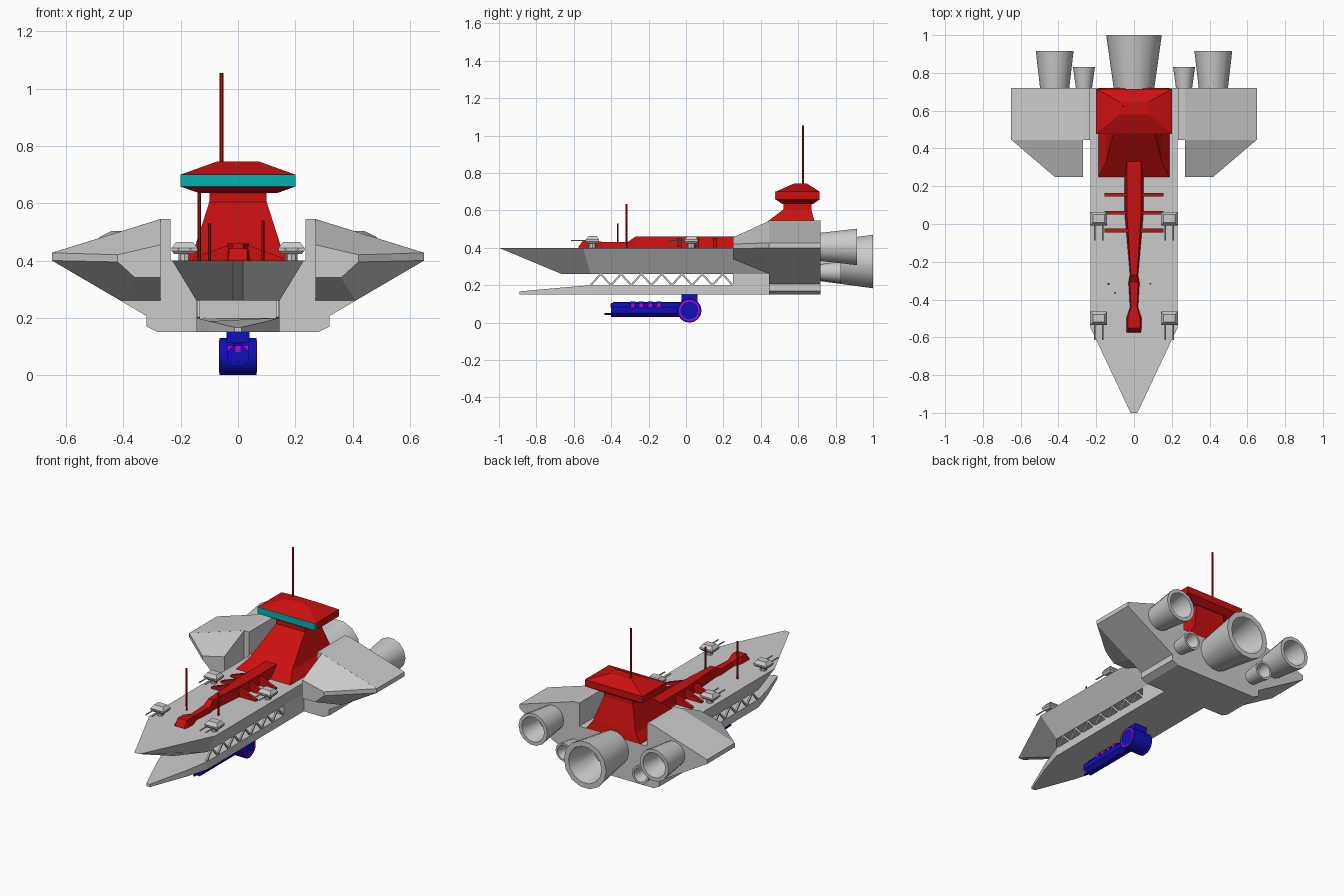
import bpy, bmesh, math
from mathutils import Vector

if "Cube" in bpy.data.objects:
    bpy.data.objects.remove(bpy.data.objects["Cube"])


def material(name, rgb):
    m = bpy.data.materials.new(name)
    m.diffuse_color = (*rgb, 1)
    m.use_nodes = True
    m.node_tree.nodes["Principled BSDF"].inputs["Base Color"].default_value = m.diffuse_color
    return m


RED = material("red", (0.6, 0.005, 0.005))
BLUE = material("blue", (0.005, 0.005, 0.5))
CYAN = material("cyan", (0.0, 0.45, 0.45))
MAGENTA = material("magenta", (0.6, 0.0, 0.6))


def finish(name, bm, mat=None, smooth=False):
    bmesh.ops.recalc_face_normals(bm, faces=bm.faces)
    me = bpy.data.meshes.new(name)
    bm.to_mesh(me)
    bm.free()
    ob = bpy.data.objects.new(name, me)
    bpy.context.collection.objects.link(ob)
    if mat:
        me.materials.append(mat)
    if smooth:
        bpy.ops.object.select_all(action='DESELECT')
        ob.select_set(True)
        bpy.context.view_layer.objects.active = ob
        bpy.ops.object.shade_smooth_by_angle(angle=math.radians(40))
    return ob


def loft(name, rings, mat=None, closed=False, smooth=False):
    """Skin equal-length rings; cap the ends, or join last to first."""
    bm = bmesh.new()
    vs = [[bm.verts.new(p) for p in r] for r in rings]
    pairs = list(zip(vs, vs[1:])) + ([(vs[-1], vs[0])] if closed else [])
    for a, b in pairs:
        for i in range(len(a)):
            j = (i + 1) % len(a)
            bm.faces.new((a[i], a[j], b[j], b[i]))
    if not closed:
        bm.faces.new(vs[0])
        bm.faces.new(vs[-1])
    return finish(name, bm, mat, smooth)


def stack(name, levels, mat=None, cx=0, cy=0):
    """Tapered rectangular stack from (z, half_x, y0, y1) levels."""
    return loft(name, [[(cx - w, cy + a, z), (cx + w, cy + a, z), (cx + w, cy + b, z), (cx - w, cy + b, z)]
                       for z, w, a, b in levels], mat)


def box(name, x0, x1, y0, y1, z0, z1, mat=None):
    return stack(name, [(z0, (x1 - x0) / 2, y0, y1), (z1, (x1 - x0) / 2, y0, y1)], mat, cx=(x0 + x1) / 2)


def rod(name, a, b, r, mat=None, n=8, turn=0.0):
    a, b = Vector(a), Vector(b)
    q = (b - a).to_track_quat('Z', 'Y')
    ring = [Vector((r * math.cos(turn + 2 * math.pi * i / n), r * math.sin(turn + 2 * math.pi * i / n), 0))
            for i in range(n)]
    return loft(name, [[p + q @ v for v in ring] for p in (a, b)], mat, smooth=n > 8)


def outline(half):
    """Mirror right-hand (x, y, z) points into a closed ring."""
    return half + [(-x, y, z) for x, y, z in reversed(half)]


# Upper hull with undercut sides and a pointed bow
loft("upper_hull", [
    outline([(.145, .46, .26), (.145, -.51, .26), (.018, -.665, .26)]),
    outline([(.23, .46, .40), (.23, -.55, .40), (.018, -1, .40)])])

# Lower hull with a wedge-shaped bow
low = [(.145, .46, .20), (.145, -.51, .20), (.10, -.66, .188), (.012, -.89, .167)]
loft("lower_hull", [outline([(x, y, .15) for x, y, z in low]), outline(low)])
box("hull_join", -.145, .145, .25, .46, .19, .27)

# Zigzag truss between the hulls
for s in (-1, 1):
    n = 14
    for i in range(n):
        y0 = -.51 + .76 * i / n
        y1 = -.51 + .76 * (i + 1) / n
        z0, z1 = (.20, .26) if i % 2 == 0 else (.26, .20)
        rod("truss_brace", (s * .138, y0, z0), (s * .138, y1, z1), .007, n=4, turn=math.pi / 4)

# Stern block carrying the wing roots, extruded from one cross-section
sect = [(.28, .15), (.32, .17), (.32, .207), (.65, .40), (.65, .427), (.27, .545), (.235, .545), (.235, .40)]
loft("stern_block", [outline([(x, y, z) for x, z in sect]) for y in (.445, .72)])

# Wing leading sections
for s in (-1, 1):
    tip = [(.27, .34), (.36, .34), (.42, .395), (.42, .42), (.27, .455)]
    root = [(.27, .26), (.41, .26), (.65, .40), (.65, .427), (.27, .545)]
    loft("wing_front", [[(s * x, y, z) for x, z in p] for y, p in ((.25, tip), (.446, root))])


# Hollow engine nozzles
def nozzle(name, x, z, y1, r0, r1, n):
    def ring(y, r):
        return [(x + r * math.cos(2 * math.pi * i / n), y, z + r * math.sin(2 * math.pi * i / n)) for i in range(n)]
    yi = .72 + (y1 - .72) * .3
    loft(name, [ring(.70, r0), ring(y1, r1), ring(y1, r1 * .78), ring(yi, r0 * .7)], smooth=True)


nozzle("main_nozzle", 0, .327, 1.0, .105, .147, 14)
for s in (-1, 1):
    nozzle("side_nozzle", s * .42, .405, .915, .075, .10, 14)
    nozzle("small_nozzle", s * .265, .27, .83, .04, .058, 12)

# Bridge tower, head and front window band
stack("bridge_tower", [(.40, .188, .25, .72), (.455, .148, .325, .71), (.605, .10, .52, .67),
                       (.64, .10, .52, .67)], RED)
stack("bridge_head", [(.635, .135, .515, .68), (.658, .20, .48, .715), (.70, .20, .48, .715),
                      (.745, .075, .58, .645)], RED)
box("bridge_window", -.20, .20, .477, .49, .658, .70, CYAN)

# Deck spine: (y, base half width, top z)
spine = [(.33, .05, .46), (.05, .05, .46), (-.27, .022, .46), (-.31, .03, .432), (-.44, .022, .43),
         (-.50, .042, .442), (-.55, .042, .442), (-.575, .042, .405)]
loft("deck_spine", [[(-w, y, .395), (w, y, .395), (w * .75, y, z), (-w * .75, y, z)] for y, w, z in spine], RED)

# Triangular ribs across the spine
for y in (.155, .06, -.035):
    prof = [(-.155, .398), (.155, .398), (.155, .41), (.045, .45), (-.045, .45), (-.155, .41)]
    loft("spine_rib", [[(x, y + d, z) for x, z in prof] for d in (-.01, .01)], RED)

# Antennas
for x, y, z0, z1, r in ((-.057, .625, .73, 1.055, .007), (-.135, -.317, .40, .635, .006),
                        (-.10, -.365, .40, .53, .005), (.087, -.317, .40, .54, .005)):
    rod("antenna", (x, y, z0), (x, y, z1), r, RED, n=6)

# Twin-barrel deck turrets
for x in (-.187, .187):
    for y in (.028, -.50):
        rod("turret_base", (x, y, .395), (x, y, .43), .02, n=8)
        stack("turret", [(.422, .035, -.025, .025), (.434, .045, -.036, .036),
                         (.444, .045, -.036, .036), (.464, .03, -.02, .022)], cx=x, cy=y)
        for d in (-.021, .021):
            rod("turret_barrel", (x + d, y - .03, .439), (x + d, y - .115, .439), .004, n=6)

# Ventral cannon: mount, pivot drum, barrel and muzzle
box("cannon_mount", -.04, .04, -.025, .062, .11, .155, BLUE)
rod("cannon_pivot", (-.065, .018, .065), (.065, .018, .065), .065, BLUE, n=16)
rod("cannon_barrel", (0, .02, .068), (0, -.40, .068), .04, BLUE, n=8, turn=math.pi / 8)
box("cannon_top_rail", -.014, .014, -.39, -.02, .10, .11, BLUE)
rod("cannon_muzzle", (0, -.39, .046), (0, -.435, .046), .007, BLUE, n=6)
box("muzzle_light", -.008, .008, -.403, -.39, .08, .102, MAGENTA)
for y in (-.285, -.24, -.19, -.145):
    box("cannon_slot", -.036, .036, y - .012, y + .012, .076, .104, MAGENTA)
    box("cannon_clip", -.02, .02, y - .014, y + .014, .10, .114, BLUE)

# Glowing rings on the pivot ends
for s in (-1, 1):
    def circle(x, r):
        return [(s * x, .018 + r * math.cos(math.pi * i / 8), .065 + r * math.sin(math.pi * i / 8)) for i in range(16)]
    loft("pivot_ring", [circle(.063, .056), circle(.067, .056), circle(.067, .048), circle(.063, .048)],
         MAGENTA, closed=True)
